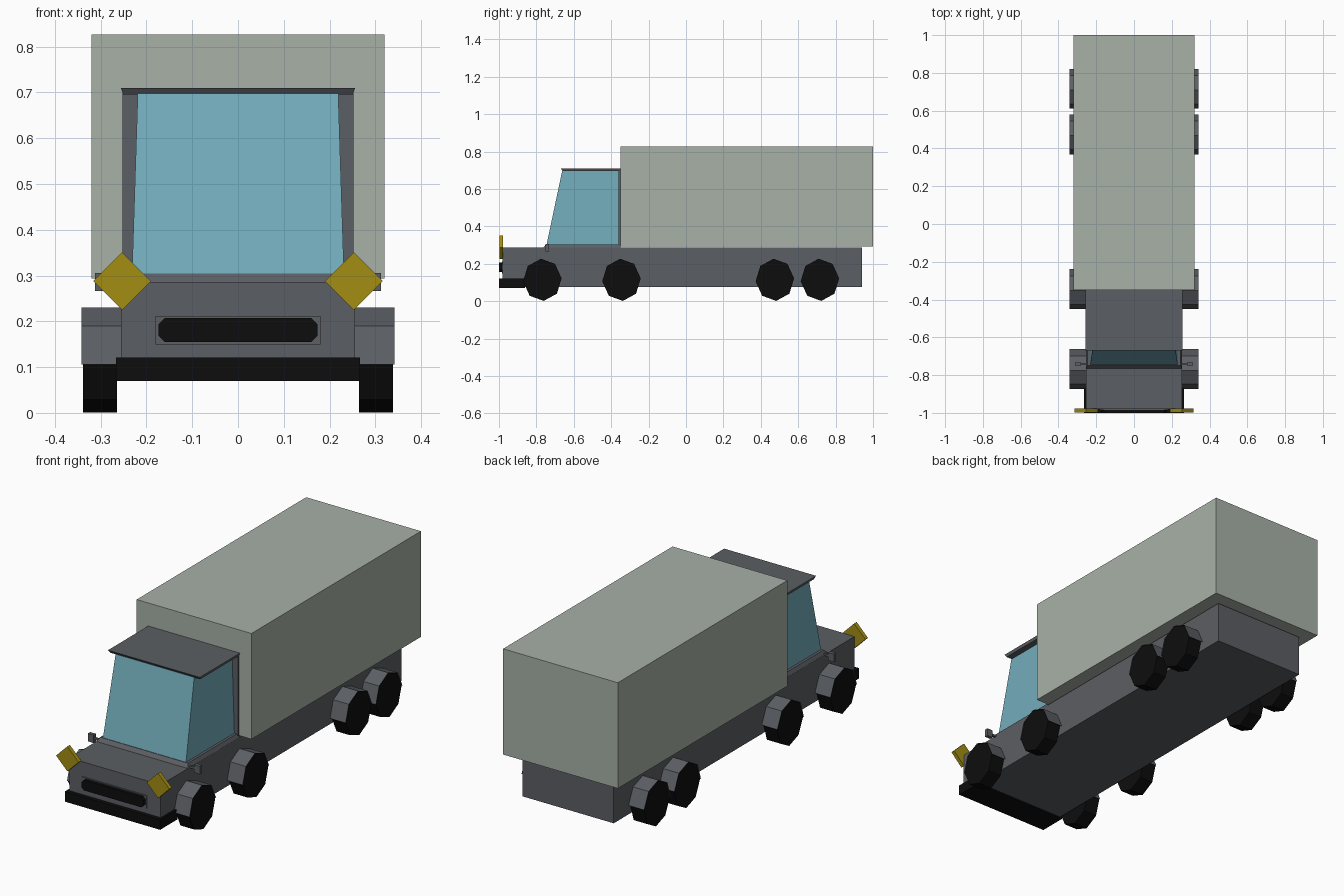
import bpy, bmesh, math

if "Cube" in bpy.data.objects:
    bpy.data.objects.remove(bpy.data.objects["Cube"])


def mat(name, r, g, b):
    m = bpy.data.materials.new(name)
    m.diffuse_color = (r, g, b, 1)
    m.use_nodes = True
    m.node_tree.nodes["Principled BSDF"].inputs["Base Color"].default_value = m.diffuse_color
    return m


GREY = mat("dark grey paint", 0.105, 0.113, 0.125)
CARGO = mat("pale green grey", 0.39, 0.44, 0.39)
GLASS = mat("blue glass", 0.17, 0.42, 0.50)
BLACK = mat("black rubber", 0.004, 0.004, 0.004)
YELLOW = mat("yellow lamp", 0.37, 0.27, 0.007)


def loft(name, loops, material, caps=True, closed=True):
    """Join two matching point loops with side faces and optional end caps."""
    bm = bmesh.new()
    a, b = [[bm.verts.new(p) for p in loop] for loop in loops]
    n = len(a)
    for i in range(n if closed else n - 1):
        j = (i + 1) % n
        bm.faces.new((a[i], a[j], b[j], b[i]))
    if caps:
        bm.faces.new(a)
        bm.faces.new(b)
    bmesh.ops.recalc_face_normals(bm, faces=bm.faces)
    me = bpy.data.meshes.new(name)
    bm.to_mesh(me)
    bm.free()
    me.materials.append(material)
    ob = bpy.data.objects.new(name, me)
    bpy.context.collection.objects.link(ob)
    return ob


def rect(x0, x1, y0, y1, z):
    return [(x0, y0, z), (x1, y0, z), (x1, y1, z), (x0, y1, z)]


def box(name, x, y, z, material):
    return loft(name, (rect(*x, *y, z[0]), rect(*x, *y, z[1])), material)


def mirror(ob):
    ob.modifiers.new("mirror", "MIRROR").use_axis = (True, False, False)
    return ob


# Chassis with bonnet, cargo body
box("chassis", (-0.255, 0.255), (-0.98, 0.94), (0.077, 0.286), GREY)
box("cargo_box", (-0.32, 0.32), (-0.35, 1.0), (0.293, 0.826), CARGO)

# Cab: sill, glass, back wall, flared roof
loft("cab_sill", (rect(-0.255, 0.255, -0.765, -0.35, 0.285),
                  rect(-0.245, 0.245, -0.748, -0.35, 0.304)), GREY)
loft("cab_glass", (rect(-0.232, 0.232, -0.748, -0.36, 0.29),
                   rect(-0.219, 0.219, -0.662, -0.36, 0.697)), GLASS)
box("cab_back_wall", (-0.252, 0.252), (-0.36, -0.35), (0.286, 0.697), GREY)
loft("cab_roof", (rect(-0.251, 0.251, -0.66, -0.35, 0.695),
                  rect(-0.256, 0.256, -0.67, -0.35, 0.71)), GREY)

# Bumper
box("bumper", (-0.266, 0.266), (-1.0, -0.86), (0.07, 0.121), BLACK)

# Grille: frame plate and chamfered black insert
box("grille_frame", (-0.18, 0.18), (-0.984, -0.97), (0.149, 0.212), GREY)
gx, gz, c = 0.174, 0.026, 0.014
outline = [(gx, gz - c), (gx - c, gz), (-gx + c, gz), (-gx, gz - c),
           (-gx, -gz + c), (-gx + c, -gz), (gx - c, -gz), (gx, -gz + c)]
loft("grille", [[(x, y, 0.181 + z) for x, z in outline] for y in (-1.0, -0.975)], BLACK)

# Diamond headlights
r = 0.063
diamond = [(r, 0), (0, r), (-r, 0), (0, -r)]
mirror(loft("headlight", [[(0.253 + x, y, 0.288 + z) for x, z in diamond]
                          for y in (-0.998, -0.978)], YELLOW))

# Mirrors on short arms
mirror(box("mirror_arm", (0.24, 0.285), (-0.747, -0.737), (0.282, 0.292), GREY))
mirror(box("side_mirror", (0.28, 0.312), (-0.75, -0.732), (0.266, 0.306), GREY))


def ring(x, y, ry, rz, count):
    """Points of an eight-sided ring, starting at the front and going over the top."""
    pts = []
    for i in range(count):
        a = math.radians(-4 + 45 * i)
        pts.append((x, y - ry * math.cos(a), 0.114 + rz * math.sin(a)))
    return pts


# Wheels with thin mudguards over their upper halves
for i, y in enumerate((-0.768, -0.345, 0.475, 0.716)):
    mirror(loft(f"wheel_{i + 1}", [ring(x, y, 0.103, 0.113, 8) for x in (0.264, 0.339)], BLACK))
    mirror(loft(f"mudguard_{i + 1}", [ring(x, y, 0.106, 0.116, 5) for x in (0.25, 0.342)],
                GREY, caps=False, closed=False))
    mirror(box(f"axle_{i + 1}", (0.24, 0.27), (y - 0.03, y + 0.03), (0.085, 0.145), BLACK))
